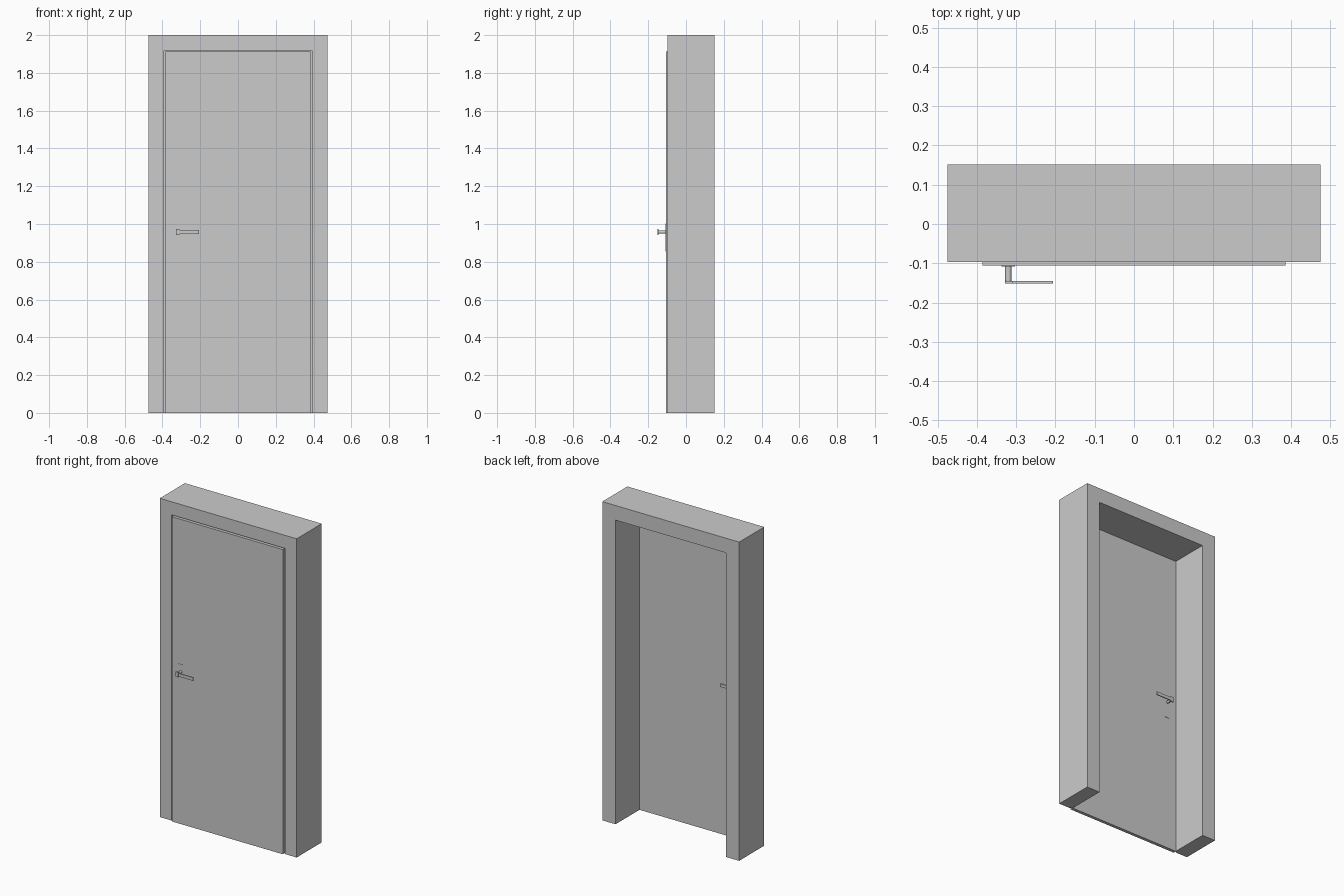
import bpy
import bmesh
import math
from mathutils import Matrix, Vector

cube = bpy.data.objects.get("Cube")
if cube:
    bpy.data.objects.remove(cube, do_unlink=True)

grey = bpy.data.materials.new("plain grey")
grey.use_nodes = True
colour = (0.6, 0.6, 0.6, 1)
grey.diffuse_color = colour
grey.node_tree.nodes["Principled BSDF"].inputs["Base Color"].default_value = colour

FRONT, BACK = -0.097, 0.1515       # frame faces
REBATE = -0.086                    # depth where the door rests
DOOR_FRONT = -0.106
HANDLE_X, HANDLE_Z = -0.32, 0.957


def finish(name, bm):
    bmesh.ops.recalc_face_normals(bm, faces=bm.faces)
    mesh = bpy.data.meshes.new(name)
    bm.to_mesh(mesh)
    bm.free()
    mesh.materials.append(grey)
    obj = bpy.data.objects.new(name, mesh)
    bpy.context.collection.objects.link(obj)
    return obj


def box(name, x, y, z):
    bm = bmesh.new()
    bmesh.ops.create_cube(bm, size=1)
    size = Vector((x[1] - x[0], y[1] - y[0], z[1] - z[0]))
    centre = Vector((sum(x), sum(y), sum(z))) / 2
    bmesh.ops.scale(bm, vec=size, verts=bm.verts)
    bmesh.ops.translate(bm, vec=centre, verts=bm.verts)
    return finish(name, bm)


# Frame: stepped section swept up, across and down with mitred corners
section = [(0, FRONT), (0.082, FRONT), (0.082, REBATE),
           (0.092, REBATE), (0.092, BACK), (0, BACK)]
bm = bmesh.new()
rings = []
for side, top in ((-1, False), (-1, True), (1, True), (1, False)):
    rings.append([bm.verts.new((side * (0.475 - w), y, 2 - w if top else 0))
                  for w, y in section])
for a, b in zip(rings, rings[1:]):
    for i in range(len(section)):
        j = (i + 1) % len(section)
        bm.faces.new((a[i], a[j], b[j], b[i]))
bm.faces.new(rings[0])
bm.faces.new(rings[-1])
finish("door_frame", bm)

# Door panel
box("door_panel", (-0.385, 0.385), (DOOR_FRONT, REBATE), (0, 1.912))

# Handle set on both faces
for label, face, out in (("front", DOOR_FRONT, -1), ("back", REBATE, 1)):
    def span(near, far):
        return sorted((face + out * near, face + out * far))

    box(label + "_handle_plate", (HANDLE_X - 0.017, HANDLE_X + 0.017),
        span(0, 0.002), (0.855, 1.003))

    bm = bmesh.new()
    place = (Matrix.Translation((HANDLE_X, face + out * 0.02, HANDLE_Z))
             @ Matrix.Rotation(math.pi / 2, 4, "X"))
    bmesh.ops.create_cone(bm, cap_ends=True, segments=20, radius1=0.008,
                          radius2=0.008, depth=0.04, matrix=place)
    neck = finish(label + "_handle_neck", bm)
    for poly in neck.data.polygons:
        poly.use_smooth = len(poly.vertices) == 4
    
    box(label + "_handle_head", (HANDLE_X - 0.008, HANDLE_X + 0.011),
        span(0.039, 0.0455), (HANDLE_Z - 0.016, HANDLE_Z + 0.016))
    box(label + "_handle_lever", (HANDLE_X + 0.011, -0.206),
        span(0.039, 0.045), (HANDLE_Z - 0.01, HANDLE_Z + 0.01))
